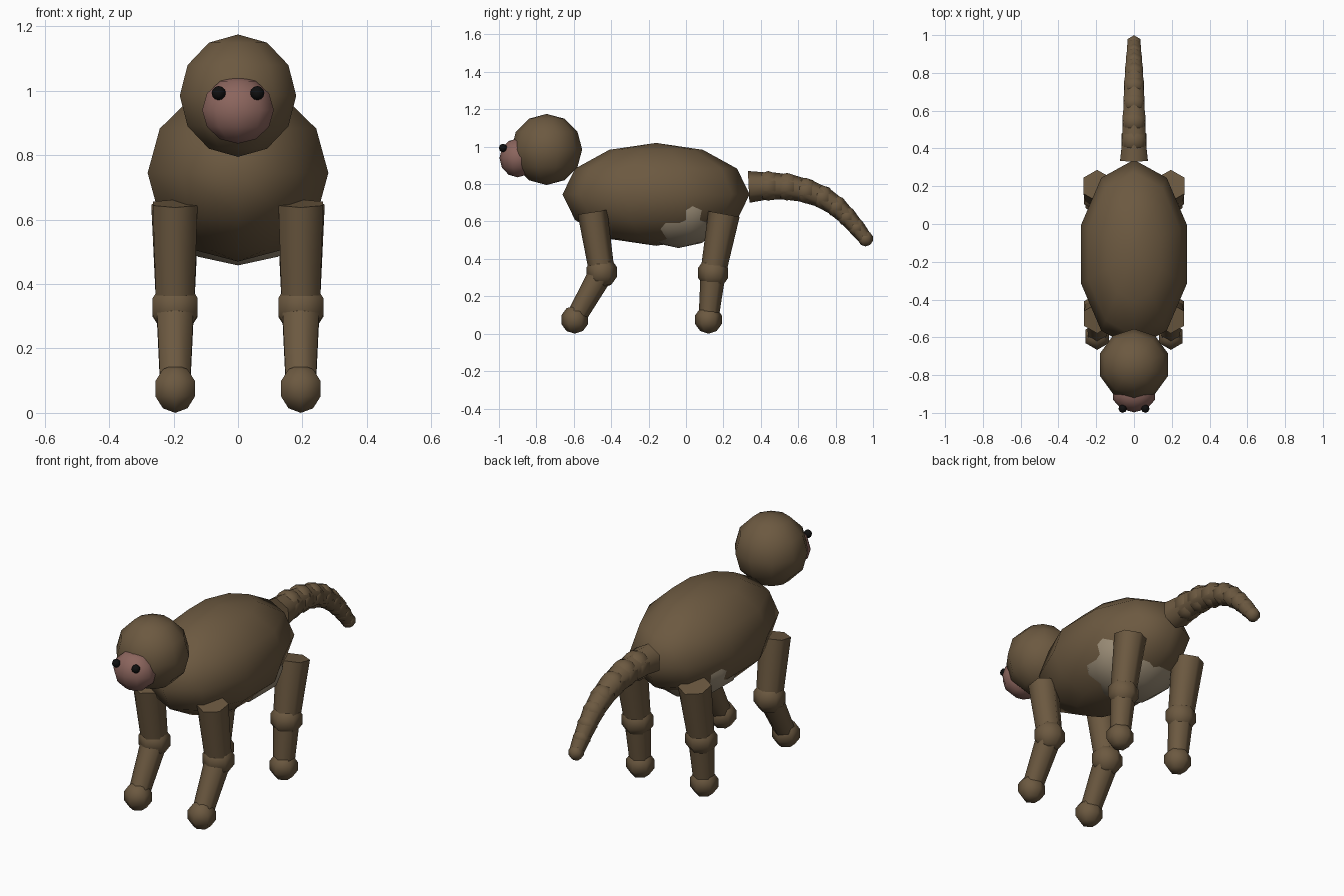
import bpy
from math import atan2, radians
from mathutils import Vector

if "Cube" in bpy.data.objects:
    bpy.data.objects.remove(bpy.data.objects["Cube"])


def material(name, color):
    m = bpy.data.materials.new(name)
    m.diffuse_color = (*color, 1)
    m.use_nodes = True
    m.node_tree.nodes["Principled BSDF"].inputs["Base Color"].default_value = m.diffuse_color
    return m


FUR = material("brown_fur", (0.15, 0.10, 0.052))
BELLY = material("light_fur", (0.32, 0.26, 0.18))
SKIN = material("pink_skin", (0.26, 0.13, 0.11))
BLACK = material("black", (0.005, 0.005, 0.005))


def finish(name, mat):
    ob = bpy.context.object
    ob.name = name
    ob.data.materials.append(mat)
    bpy.ops.object.shade_smooth_by_angle(angle=radians(70))
    return ob


def ball(name, loc, radii, mat=FUR, segs=10, rings=6):
    bpy.ops.mesh.primitive_uv_sphere_add(segments=segs, ring_count=rings, radius=1, location=loc)
    bpy.context.object.scale = radii
    bpy.ops.object.transform_apply(location=False, rotation=False, scale=True)
    return finish(name, mat)


def joint(name, loc, r):
    return ball(name, loc, (r, r, r), segs=6, rings=5)


def limb(name, a, b, ra, rb):
    """Tapered tube from a to b, both in the same yz plane."""
    a, b = Vector(a), Vector(b)
    d = b - a
    bpy.ops.mesh.primitive_cone_add(vertices=6, radius1=ra, radius2=rb, depth=d.length,
                                    location=(a + b) / 2, rotation=(atan2(-d.y, d.z), 0, 0))
    return finish(name, FUR)


# Trunk and head
ball("body", (0, -0.16, 0.745), (0.295, 0.50, 0.275))
ball("belly", (0, -0.04, 0.66), (0.262, 0.25, 0.202), BELLY)
ball("head", (0, -0.745, 0.985), (0.19, 0.19, 0.19))
ball("muzzle", (0, -0.90, 0.94), (0.117, 0.097, 0.104), SKIN)

# Legs and eyes: hip, knee, foot as (y, z)
legs = {"front_leg": ((-0.50, 0.65), (-0.45, 0.33), (-0.595, 0.075), 0.08),
        "hind_leg": ((0.203, 0.64), (0.145, 0.325), (0.12, 0.075), 0.085)}
for side, s in (("right", 1), ("left", -1)):
    ball(f"{side}_eye", (s * 0.06, -0.978, 0.993), (0.022, 0.022, 0.022), BLACK, 8, 6)
    for name, (hip, knee, foot, r) in legs.items():
        h, k, f = (s * 0.186, *hip), (s * 0.195, *knee), (s * 0.195, *foot)
        limb(f"{side}_{name}_upper", (k[0], *hip), k, r, 0.068)
        joint(f"{side}_{name}_knee", k, 0.085)
        limb(f"{side}_{name}_lower", k, f, 0.067, 0.053)
        joint(f"{side}_{name}_foot", f, 0.075)

# Tail: tapering chain of tubes and round joints, as (y, z)
path = [(0.335, 0.785), (0.44, 0.79), (0.54, 0.786), (0.64, 0.765), (0.73, 0.73),
        (0.805, 0.68), (0.86, 0.627), (0.912, 0.568), (0.96, 0.508)]
radius = [0.085 - 0.0055 * i for i in range(len(path))]
for i in range(len(path) - 1):
    limb(f"tail_tube_{i + 1}", (0, *path[i]), (0, *path[i + 1]),
         radius[i] * (0.95 if i else 1), radius[i + 1] * 0.9)
    joint(f"tail_joint_{i + 1}", (0, *path[i + 1]), radius[i + 1])
